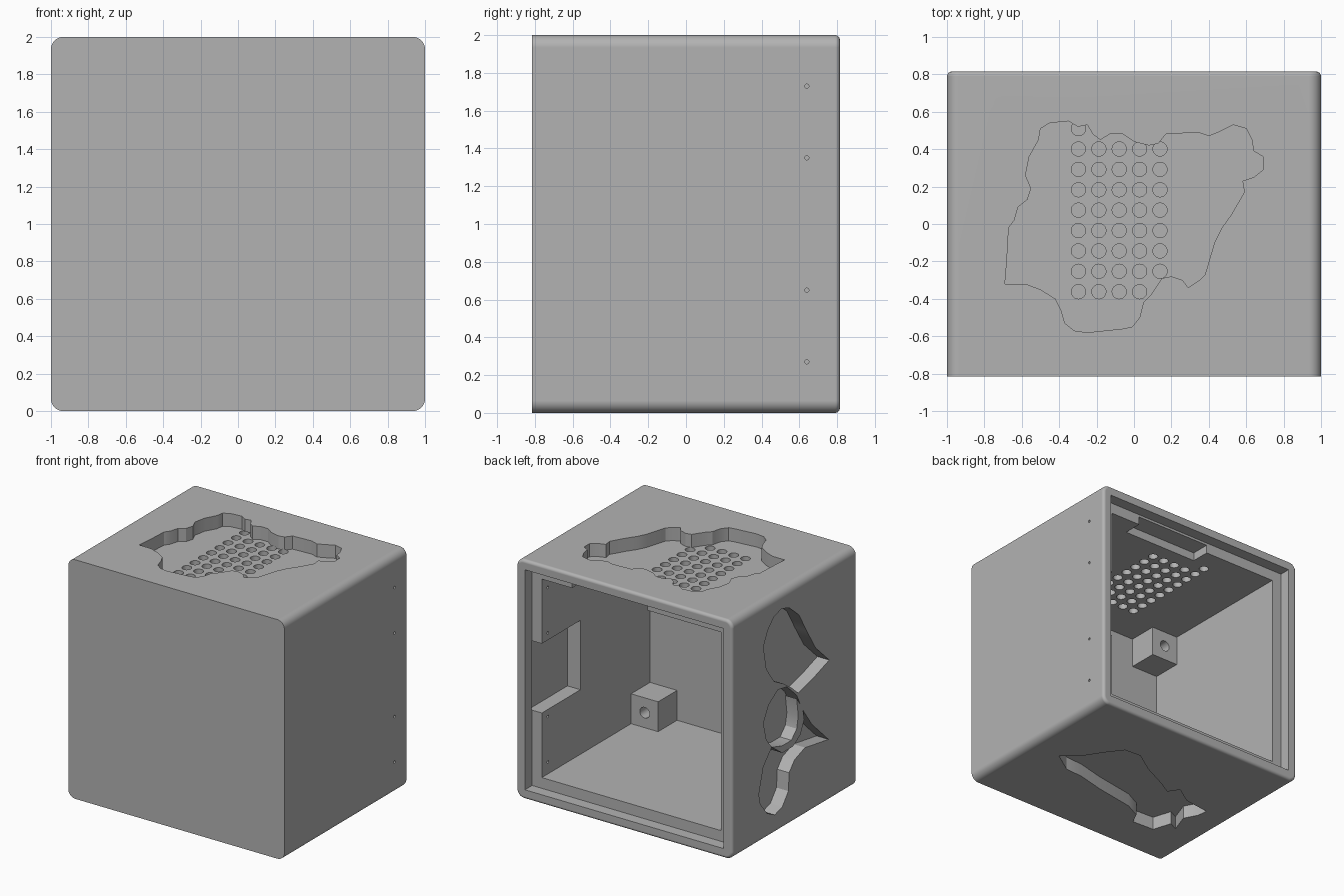
import bpy, bmesh, math
from mathutils import Vector

if "Cube" in bpy.data.objects:
    bpy.data.objects.remove(bpy.data.objects["Cube"], do_unlink=True)

grey = bpy.data.materials.new("plain_grey")
grey.use_nodes = True
GREY = (0.45, 0.45, 0.45, 1)
grey.diffuse_color = GREY
grey.node_tree.nodes["Principled BSDF"].inputs["Base Color"].default_value = GREY

# Main dimensions
HALF_X, HALF_Y, TALL = 1.0, 0.815, 2.0
WALL, LIP = 0.17, 0.08
INNER = HALF_X - WALL
SEAT_Y = 0.72        # depth where the back panel rests
FRONT_Y = -0.71      # inside of the front wall
POCKET = 0.11        # depth of the sunken decorations


def finish(bm, name):
    bmesh.ops.recalc_face_normals(bm, faces=bm.faces)
    mesh = bpy.data.meshes.new(name)
    bm.to_mesh(mesh)
    bm.free()
    mesh.materials.append(grey)
    obj = bpy.data.objects.new(name, mesh)
    bpy.context.collection.objects.link(obj)
    return obj


def add_box(bm, low, high):
    low, high = Vector(low), Vector(high)
    verts = bmesh.ops.create_cube(bm, size=1)["verts"]
    for v in verts:
        v.co = (low + high) / 2 + v.co * (high - low)


def box(name, low, high):
    bm = bmesh.new()
    add_box(bm, low, high)
    return finish(bm, name)


def add_prism(bm, points, place, start, end):
    """Extrude a closed outline; place(a, b, depth) gives the 3D point."""
    rings = [[bm.verts.new(place(a, b, d)) for a, b in points] for d in (start, end)]
    bm.faces.new(rings[0])
    bm.faces.new(rings[1][::-1])
    for i in range(len(points)):
        j = (i + 1) % len(points)
        bm.faces.new((rings[0][i], rings[0][j], rings[1][j], rings[1][i]))


def prism(name, points, place, start, end):
    bm = bmesh.new()
    add_prism(bm, points, place, start, end)
    return finish(bm, name)


def circle(a, b, radius, sides=24):
    turn = math.tau / sides
    return [(a + radius * math.cos(i * turn), b + radius * math.sin(i * turn))
            for i in range(sides)]


def cut(obj, cutter):
    mod = obj.modifiers.new("cut", 'BOOLEAN')
    mod.operation, mod.solver, mod.object = 'DIFFERENCE', 'EXACT', cutter
    bpy.context.view_layer.objects.active = obj
    bpy.ops.object.modifier_apply(modifier=mod.name)
    bpy.data.objects.remove(cutter, do_unlink=True)


def hundredths(points):
    return [(a / 100, b / 100) for a, b in points]


def along_z(a, b, d):
    return (a, b, d)


def along_y(a, b, d):
    return (a, d, b)


def along_x(a, b, d):
    return (d, a, b)


def side_face(a, b, d):
    """a is measured from the back edge of the decorated side."""
    return (d, HALF_Y - a, b)


# Outer body: rounded long edges, softened back rim
bm = bmesh.new()
add_box(bm, (-HALF_X, -HALF_Y, 0), (HALF_X, HALF_Y, TALL))
long_edges = [e for e in bm.edges if abs(e.verts[0].co.y - e.verts[1].co.y) > 1]
bmesh.ops.bevel(bm, geom=long_edges, offset=0.065, segments=8, profile=0.5, affect='EDGES')
rim = [e for e in bm.edges if all(v.co.y > HALF_Y - 0.001 for v in e.verts)]
bmesh.ops.bevel(bm, geom=rim, offset=0.025, segments=4, profile=0.5,
                affect='EDGES', clamp_overlap=False)
shell = finish(bm, "cabinet_shell")

# Interior, panel rebate and the two notches in the walls
cut(shell, box("cavity", (-INNER, FRONT_Y, WALL), (INNER, 1, TALL - WALL)))
cut(shell, box("rebate", (LIP - HALF_X, SEAT_Y, LIP), (HALF_X - LIP, 1, TALL - LIP)))
cut(shell, box("side_notch", (0.7, 0.21, 0.71), (0.95, SEAT_Y + 0.01, 1.29)))
cut(shell, box("top_notch", (-0.15, 0.56, 1.7), (0.55, SEAT_Y + 0.01, 1.9)))

# Sunken map outline on the top
top_outline = hundredths([
    (-69, -32), (-68, -20), (-67, -2), (-64, 2), (-62, 9), (-57, 13), (-55, 19),
    (-58, 26), (-56, 36), (-51, 45), (-50, 51), (-45, 54), (-35, 55), (-30, 52),
    (-25, 53), (-22, 48), (-18, 45), (-13, 48), (-6, 48), (0, 44), (8, 42), (13, 43),
    (17, 48), (34, 49), (40, 47), (45, 49), (53, 53), (60, 51), (63, 45), (64, 39),
    (69, 36), (69, 29), (64, 25), (58, 23), (59, 17), (52, 5), (47, -2), (43, -10),
    (38, -27), (35, -30), (29, -34), (26, -30), (20, -28), (15, -29), (9, -38),
    (5, -42), (3, -50), (-1, -55), (-6, -56), (-25, -58), (-32, -57), (-37, -53),
    (-39, -46), (-42, -40), (-50, -35), (-58, -32)])
cut(shell, prism("top_pocket", top_outline, along_z, TALL - POCKET, TALL + 0.1))

# Sunken outline on the underside
base_outline = hundredths([
    (71, -8), (58, 3), (47, 20), (37, 33), (22, 34), (4, 22), (-19, 11), (-31, 4),
    (-37, 13), (-52, 3), (-75, 0), (-74, -9), (-68, -20), (-74, -37), (-66, -33),
    (-61, -49), (-41, -50), (-36, -40), (-22, -33), (13, -27), (37, -21), (53, -20)])
cut(shell, prism("base_pocket", base_outline, along_z, -0.1, POCKET))

# Curled leaf shapes on the side
upper_leaf = hundredths([
    (41, 163), (47, 175), (55, 183), (65, 186), (75, 183), (88, 172), (98, 155),
    (110, 136), (128, 119), (110, 113), (95, 109), (87, 107), (78, 115), (68, 122),
    (55, 129), (45, 143)])
lower_leaf = hundredths([
    (41, 99), (48, 112), (60, 120), (72, 118), (85, 106), (92, 92), (105, 74),
    (127, 53), (108, 56), (96, 58), (82, 53), (75, 45), (74, 30), (66, 20), (56, 17),
    (46, 22), (37, 33), (35, 42), (41, 63), (52, 75), (45, 84)])
for leaf in (upper_leaf, lower_leaf):
    cut(shell, prism("leaf_pocket", leaf, side_face, -1.1, POCKET - HALF_X))
crescent = hundredths([
    (85, 103), (93, 92), (95, 82), (90, 71), (80, 65), (66, 65), (52, 75), (66, 71),
    (78, 71), (85, 78), (87, 88)])
prism("leaf_crescent", crescent, side_face, -HALF_X, POCKET - HALF_X - 0.005)

# Sound holes through the top
bm = bmesh.new()
STEP = 0.109
for col in range(5):
    for row in range(9):
        if (row == 0 and col > 0) or (row == 8 and col == 4):
            continue
        ring = circle(-0.297 + col * STEP, 0.51 - row * STEP, 0.038)
        add_prism(bm, ring, along_z, 1.7, TALL - POCKET + 0.005)
cut(shell, finish(bm, "sound_holes"))

# Screw holes through the side
bm = bmesh.new()
for z in (0.27, 0.65, 1.35, 1.73):
    add_prism(bm, circle(0.64, z, 0.011, 12), along_x, 0.7, 1.1)
cut(shell, finish(bm, "screw_holes"))

# Drilled mounting posts in the inner corners
POST = 0.25
for sx, side in ((-1, "right"), (1, "left")):
    for up, level in ((-1, "lower"), (1, "upper")):
        outer = (sx * (INNER + 0.01), 1 + up * (INNER + 0.01))
        inner = (sx * (INNER - POST), 1 + up * (INNER - POST))
        xs, zs = sorted((outer[0], inner[0])), sorted((outer[1], inner[1]))
        post = box(f"{level}_{side}_post", (xs[0], FRONT_Y - 0.01, zs[0]),
                   (xs[1], FRONT_Y + POST, zs[1]))
        centre = (sx * (INNER - POST / 2), 1 + up * (INNER - POST / 2))
        cut(post, prism("bore", circle(*centre, 0.045), along_y, FRONT_Y + 0.03, 0))

# Smooth the rounded edges and bores only
for obj in bpy.context.collection.objects:
    if obj.type == 'MESH' and obj.data.materials and obj.data.materials[0] == grey:
        bpy.ops.object.select_all(action='DESELECT')
        obj.select_set(True)
        bpy.context.view_layer.objects.active = obj
        bpy.ops.object.shade_smooth_by_angle(angle=math.radians(25))
        weighted = obj.modifiers.new("even_normals", 'WEIGHTED_NORMAL')
        weighted.keep_sharp = True
